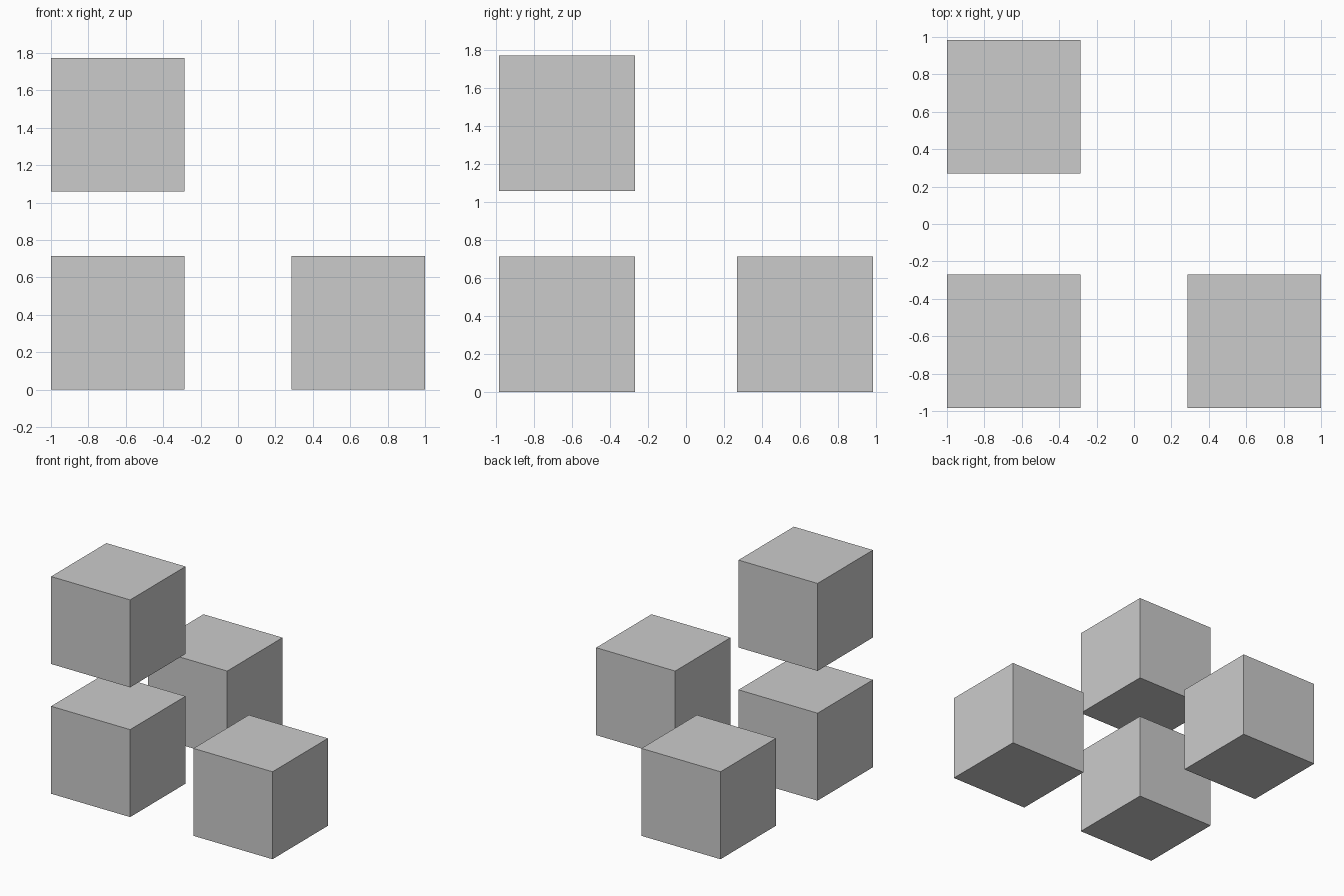
import bpy

if "Cube" in bpy.data.objects:
    bpy.data.objects.remove(bpy.data.objects["Cube"])

SIZE = 0.714
X, Y = 0.643, 0.626
LOW, HIGH = SIZE / 2, 1.416


def cube(name, location):
    bpy.ops.mesh.primitive_cube_add(size=SIZE, location=location)
    bpy.context.object.name = name


# Corner cube with one neighbour along each axis
cube("corner_cube", (-X, -Y, LOW))
cube("right_cube", (X, -Y, LOW))
cube("back_cube", (-X, Y, LOW))
cube("upper_cube", (-X, -Y, HIGH))
